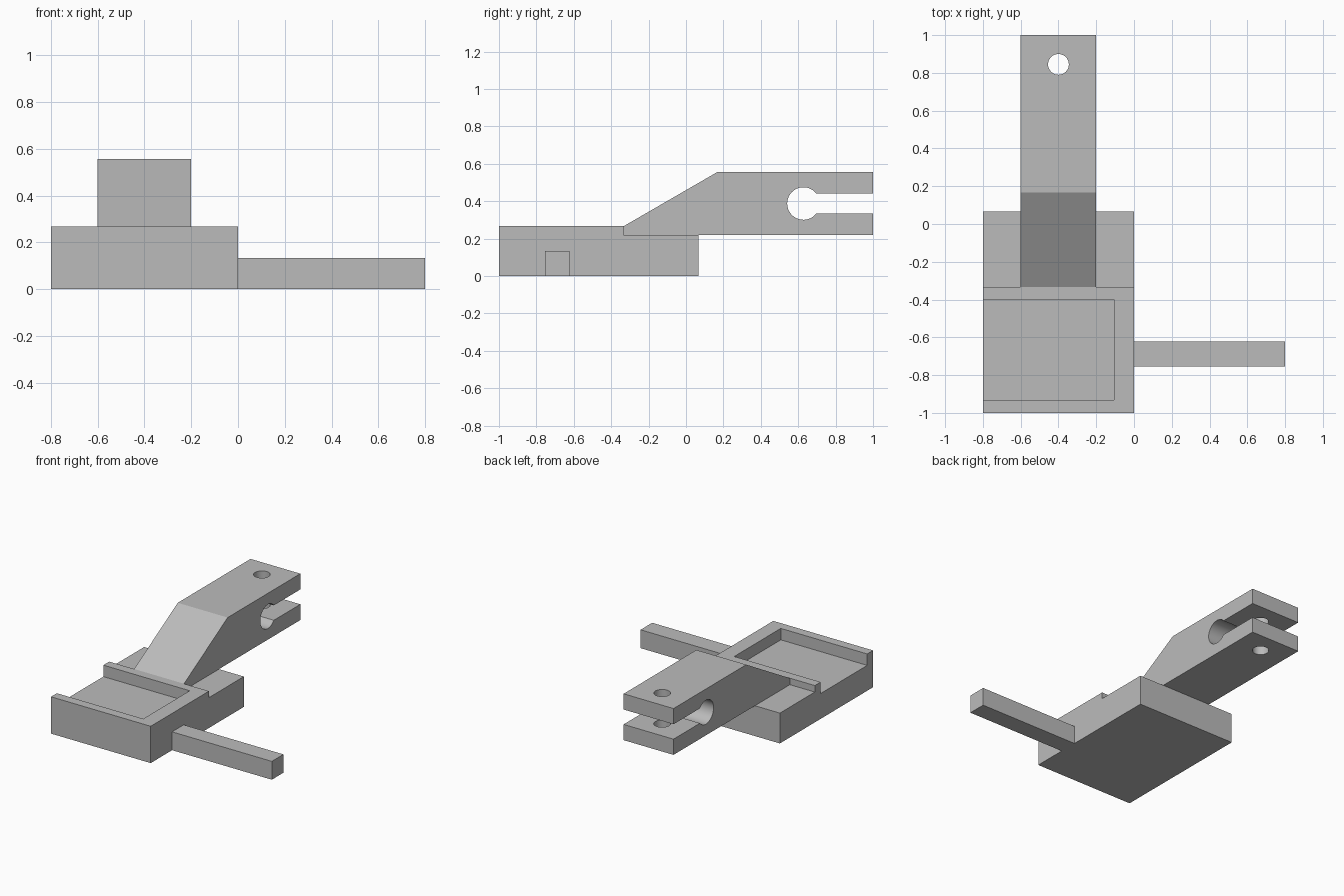
import bpy
import bmesh
from math import asin, cos, sin, pi
from mathutils import Matrix

cube = bpy.data.objects.get("Cube")
if cube:
    bpy.data.objects.remove(cube, do_unlink=True)

grey = bpy.data.materials.new("plain grey")
grey.use_nodes = True
colour = (0.5, 0.5, 0.5, 1)
grey.diffuse_color = colour
grey.node_tree.nodes["Principled BSDF"].inputs["Base Color"].default_value = colour


def finish(bm, name):
    bmesh.ops.recalc_face_normals(bm, faces=bm.faces)
    mesh = bpy.data.meshes.new(name)
    bm.to_mesh(mesh)
    bm.free()
    mesh.materials.append(grey)
    obj = bpy.data.objects.new(name, mesh)
    bpy.context.collection.objects.link(obj)
    return obj


def side_prism(name, profile, x0, x1):
    """Extrude a (y, z) outline from x0 to x1."""
    bm = bmesh.new()
    face = bm.faces.new([bm.verts.new((x0, y, z)) for y, z in profile])
    moved = bmesh.ops.extrude_face_region(bm, geom=[face])["geom"]
    verts = [v for v in moved if isinstance(v, bmesh.types.BMVert)]
    bmesh.ops.translate(bm, verts=verts, vec=(x1 - x0, 0, 0))
    return finish(bm, name)


def box(name, x0, x1, y0, y1, z0, z1):
    return side_prism(name, [(y0, z0), (y1, z0), (y1, z1), (y0, z1)], x0, x1)


def cut(obj, cutter):
    """Subtract the cutter, then discard it."""
    mod = obj.modifiers.new("cut", "BOOLEAN")
    mod.operation, mod.solver, mod.object = "DIFFERENCE", "EXACT", cutter
    bpy.context.view_layer.objects.active = obj
    bpy.ops.object.modifier_apply(modifier=mod.name)
    bpy.data.objects.remove(cutter, do_unlink=True)


top, ledge = 0.267, 0.22

# Base block with a lower rear ledge and a shallow tray open on one side
base = side_prism("base_block", [(-1, 0), (0.067, 0), (0.067, ledge),
                                 (-0.333, ledge), (-0.333, top), (-1, top)], -0.8, 0)
cut(base, box("tray_cutter", -0.9, -0.107, -0.933, -0.4, top - 0.083, top + 0.1))

# Side bar
box("side_bar", 0, 0.8, -0.755, -0.622, 0, 0.133)

# Arm outline with a keyhole slot: round bore opening to the rear
cy, cz, r, half = 0.628, 0.388, 0.087, 0.054
a = asin(half / r)
steps = 40
bore = [(cy + r * cos(t), cz + r * sin(t))
        for t in (a + (2 * pi - 2 * a) * i / steps for i in range(steps + 1))]
arm = side_prism("arm", [(-0.333, ledge), (-0.333, top), (0.167, 0.556),
                         (1, 0.556), (1, cz + half)] + bore
                 + [(1, cz - half), (1, ledge)], -0.6, -0.2)

# Vertical pin hole through both prongs
bm = bmesh.new()
bmesh.ops.create_cone(bm, cap_ends=True, segments=40, radius1=0.055, radius2=0.055,
                      depth=1, matrix=Matrix.Translation((-0.4, 0.845, cz)))
cut(arm, finish(bm, "pin_cutter"))

# Smooth the round bores, keeping edges sharp
bpy.ops.object.select_all(action="DESELECT")
arm.select_set(True)
bpy.context.view_layer.objects.active = arm
bpy.ops.object.shade_smooth_by_angle(angle=0.4)
